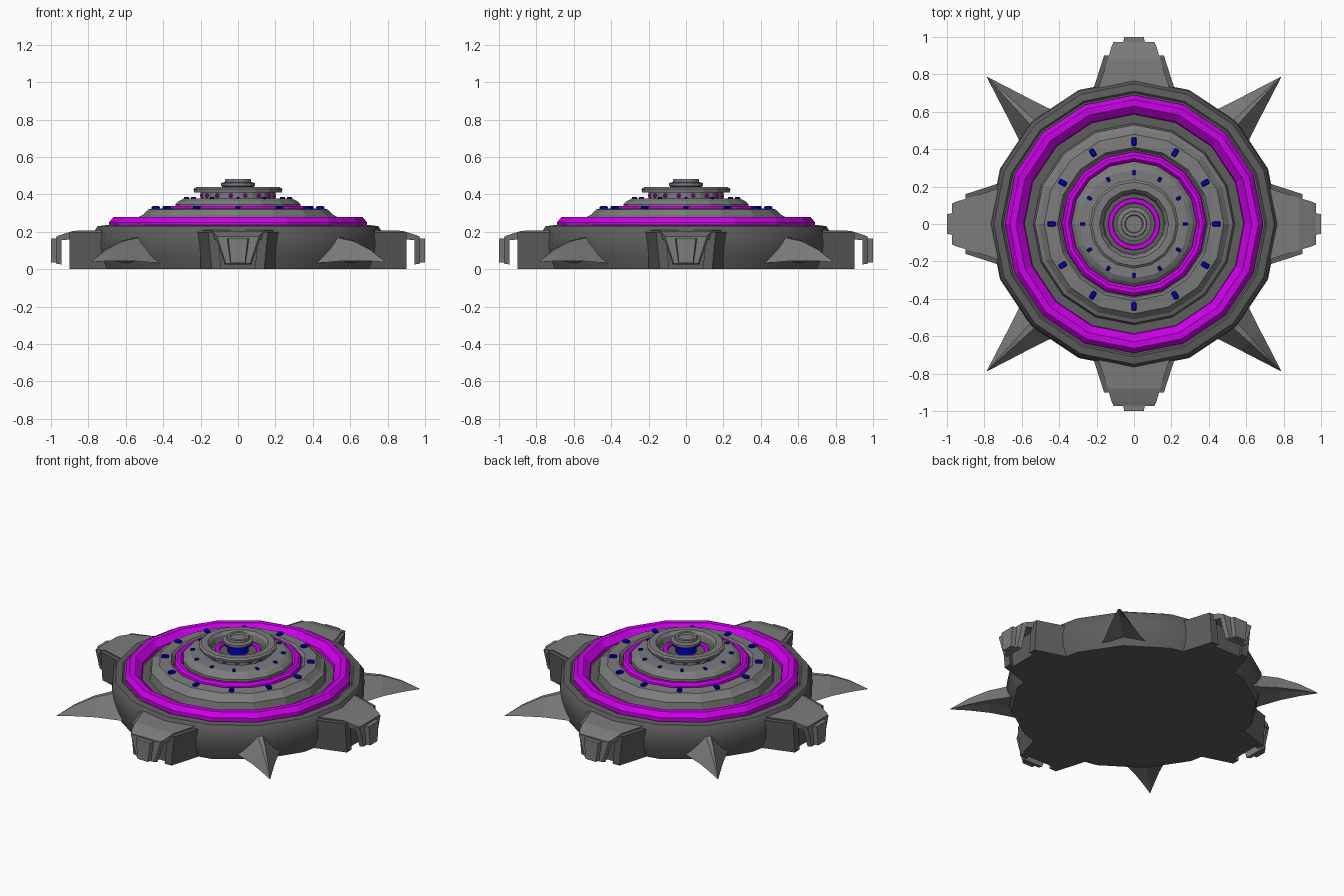
import bpy, bmesh
from math import sin, cos, pi, radians
from mathutils import Matrix

if "Cube" in bpy.data.objects:
    bpy.data.objects.remove(bpy.data.objects["Cube"])

SEG = 16


def material(name, color):
    m = bpy.data.materials.new(name)
    m.diffuse_color = color
    m.use_nodes = True
    m.node_tree.nodes["Principled BSDF"].inputs["Base Color"].default_value = m.diffuse_color
    return m


PURPLE = material("purple", (0.6, 0.0, 0.8, 1))
BLUE = material("blue", (0.0, 0.0, 0.6, 1))
GREY = material("mid_grey", (0.2, 0.2, 0.2, 1))
DARK = material("dark_grey", (0.11, 0.11, 0.11, 1))


def finish(name, bm, mat, smooth=False):
    bmesh.ops.recalc_face_normals(bm, faces=bm.faces[:])
    me = bpy.data.meshes.new(name)
    bm.to_mesh(me)
    bm.free()
    ob = bpy.data.objects.new(name, me)
    bpy.context.collection.objects.link(ob)
    me.materials.append(mat)
    if smooth:
        bpy.ops.object.select_all(action='DESELECT')
        ob.select_set(True)
        bpy.context.view_layer.objects.active = ob
        bpy.ops.object.shade_smooth_by_angle(angle=radians(30))
    return ob


def lathe(name, profile, mat=GREY, closed=False, smooth=False):
    """Revolve (r, z) points; open profiles are capped, closed ones make a ring."""
    bm = bmesh.new()
    rings = [[bm.verts.new((r * sin(2 * pi * i / SEG), r * cos(2 * pi * i / SEG), z))
              for i in range(SEG)] for r, z in profile]
    pairs = list(zip(rings, rings[1:]))
    if closed:
        pairs.append((rings[-1], rings[0]))
    else:
        bm.faces.new(rings[0])
        bm.faces.new(rings[-1])
    for a, b in pairs:
        for i in range(SEG):
            j = (i + 1) % SEG
            bm.faces.new((a[i], a[j], b[j], b[i]))
    return finish(name, bm, mat, smooth)


def loft(name, sections, angle, mat=GREY):
    """Skin equal-length point loops, then turn the part about z."""
    bm = bmesh.new()
    loops = [[bm.verts.new(p) for p in s] for s in sections]
    n = len(loops[0])
    bm.faces.new(loops[0])
    bm.faces.new(loops[-1])
    for a, b in zip(loops, loops[1:]):
        for i in range(n):
            j = (i + 1) % n
            bm.faces.new((a[i], a[j], b[j], b[i]))
    bm.transform(Matrix.Rotation(angle, 4, 'Z'))
    return finish(name, bm, mat)


def trap(y, bottom, top, z0, z1):
    """Upright trapezoid section at distance y, (x0, x1) spans at bottom and top."""
    return [(bottom[0], y, z0), (bottom[1], y, z0), (top[1], y, z1), (top[0], y, z1)]


def sym(y, hb, ht, z0, z1):
    return trap(y, (-hb, hb), (-ht, ht), z0, z1)


def studs(name, count, r, z, size, mat, offset=0.0):
    """Ring of small bevelled blocks."""
    bm = bmesh.new()
    for i in range(count):
        m = (Matrix.Rotation(2 * pi * (i + offset) / count, 4, 'Z')
             @ Matrix.Translation((0, r, z)) @ Matrix.Diagonal((*size, 1)))
        bmesh.ops.create_cube(bm, size=1, matrix=m)
    bmesh.ops.bevel(bm, geom=bm.edges[:], offset=min(size) * 0.25, segments=1, affect='EDGES')
    return finish(name, bm, mat)


# Base drum and stepped tiers
lathe("base_drum", [(0.74, 0), (0.765, 0.07), (0.775, 0.13), (0.77, 0.20), (0.75, 0.23),
                    (0.71, 0.235), (0.70, 0.225)], DARK, smooth=True)
lathe("outer_purple_ring", [(0.69, 0.22), (0.69, 0.25), (0.665, 0.28), (0.63, 0.28),
                            (0.59, 0.245), (0.585, 0.22)], PURPLE, closed=True)
lathe("lower_tier", [(0.54, 0.22), (0.53, 0.28), (0.51, 0.29), (0.48, 0.32),
                     (0.41, 0.325), (0.395, 0.305)])
lathe("inner_purple_ring", [(0.39, 0.30), (0.385, 0.325), (0.37, 0.337), (0.35, 0.337),
                            (0.335, 0.32), (0.335, 0.30)], PURPLE, closed=True)
lathe("upper_tier", [(0.335, 0.30), (0.335, 0.345), (0.315, 0.365), (0.29, 0.378), (0.24, 0.378)])

# Hollow crown with its purple floor ring
lathe("crown_ring", [(0.20, 0.37), (0.20, 0.41), (0.235, 0.41), (0.238, 0.428), (0.225, 0.438),
                     (0.185, 0.438), (0.17, 0.42), (0.16, 0.37)], closed=True)
lathe("crown_floor", [(0.175, 0.37), (0.175, 0.382)], DARK)
lathe("crown_purple_ring", [(0.142, 0.37), (0.138, 0.395), (0.115, 0.395), (0.11, 0.37)],
      PURPLE, closed=True)

# Central hub
lathe("hub_core", [(0.065, 0.37), (0.065, 0.42), (0.085, 0.43), (0.085, 0.442)], BLUE)
lathe("hub_cap", [(0.08, 0.44), (0.092, 0.446), (0.092, 0.46), (0.07, 0.466), (0.068, 0.482),
                  (0.05, 0.482), (0.045, 0.472)])

# Lights
studs("lower_lights", 12, 0.44, 0.327, (0.028, 0.044, 0.022), BLUE)
studs("upper_lights", 12, 0.275, 0.380, (0.018, 0.027, 0.014), BLUE)
studs("crown_lights", 16, 0.197, 0.394, (0.02, 0.016, 0.02), PURPLE, 0.5)

for k in range(4):
    a = k * pi / 2
    # Buttress: core, side flanks, roof, and hanging front plate
    loft(f"buttress_core_{k}", [sym(0.65, 0.19, 0.21, 0, 0.195),
                                sym(0.87, 0.12, 0.14, 0, 0.195)], a, DARK)
    for s in (-1, 1):
        loft(f"buttress_flank_{k}_{'lr'[s > 0]}",
             [trap(0.62, (s * 0.17, s * 0.225), (s * 0.19, s * 0.25), 0, 0.198),
              trap(0.90, (s * 0.09, s * 0.14), (s * 0.11, s * 0.16), 0, 0.198)], a, DARK)
    loft(f"buttress_roof_{k}", [sym(0.68, 0.19, 0.205, 0.16, 0.21),
                                sym(0.88, 0.13, 0.14, 0.16, 0.205),
                                sym(0.95, 0.115, 0.12, 0.155, 0.183),
                                sym(0.97, 0.105, 0.107, 0.155, 0.175)], a)
    loft(f"front_plate_{k}", [sym(0.945, 0.07, 0.12, 0.025, 0.17),
                              sym(0.972, 0.065, 0.11, 0.03, 0.17)], a)
    loft(f"front_panel_{k}", [sym(0.965, 0.042, 0.06, 0.035, 0.165),
                              sym(1.0, 0.038, 0.052, 0.035, 0.165)], a)

    # Claw: ridged spike curving down to its tip
    def rib(r, w, low, mid, top):
        return [(-w, r, low), (0, r, mid), (w, r, low), (w * 0.15, r, top), (-w * 0.15, r, top)]
    loft(f"claw_{k}", [rib(0.66, 0.165, 0.03, 0.03, 0.175), rib(0.76, 0.115, 0.035, 0.05, 0.17),
                       rib(0.88, 0.075, 0.045, 0.06, 0.15), rib(1.0, 0.037, 0.045, 0.055, 0.105),
                       rib(1.11, 0.002, 0.038, 0.039, 0.042)], a + pi / 4)
